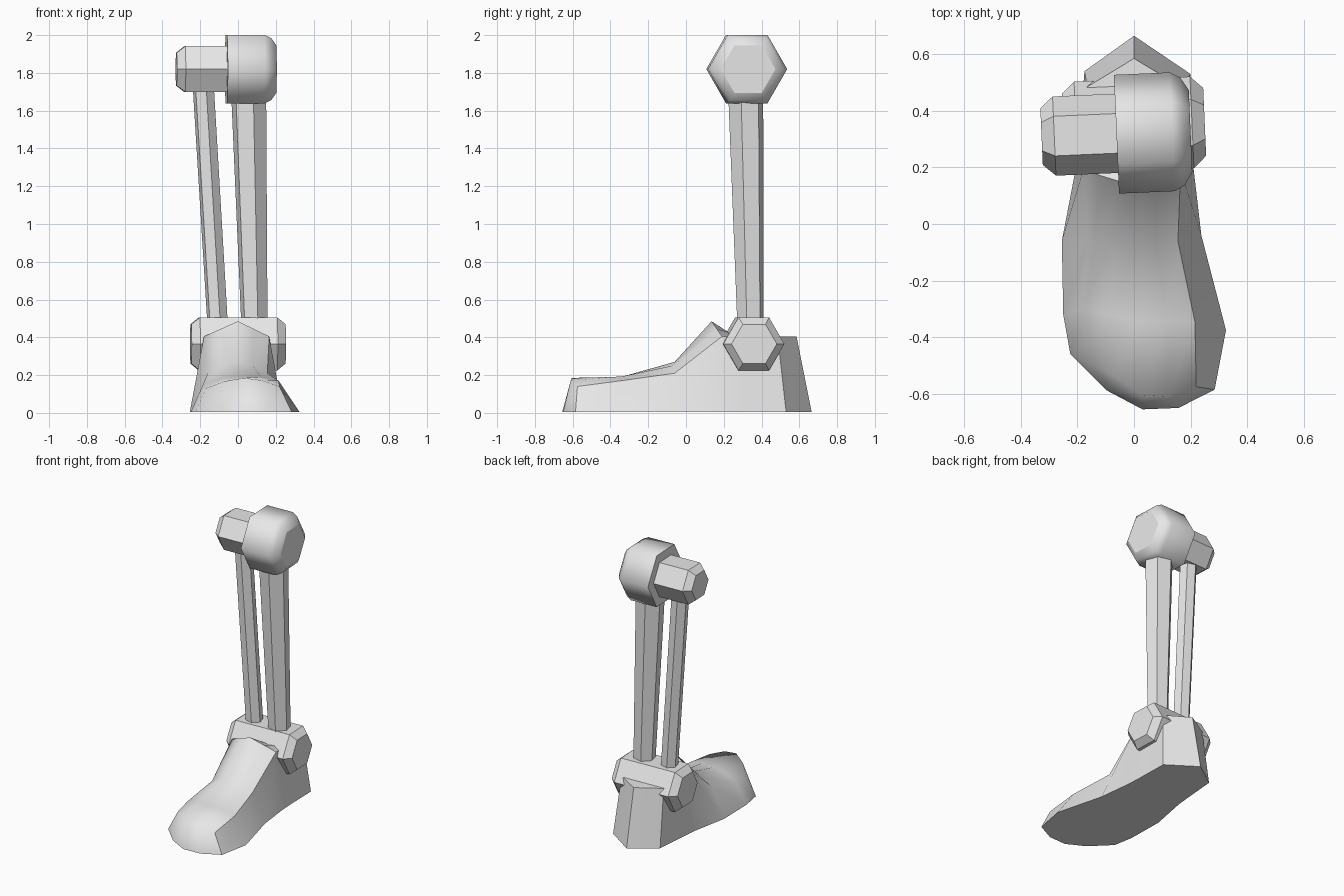
import bpy, bmesh
from math import cos, sin, pi, radians
from mathutils import Vector, Matrix

cube = bpy.data.objects.get("Cube")
if cube:
    bpy.data.objects.remove(cube, do_unlink=True)

grey = bpy.data.materials.new("light_grey")
grey.use_nodes = True
COLOUR = (0.8, 0.8, 0.8, 1)
grey.diffuse_color = COLOUR
for node in grey.node_tree.nodes:
    if node.type == 'BSDF_PRINCIPLED':
        node.inputs["Base Color"].default_value = COLOUR


def finish(name, bm):
    bmesh.ops.recalc_face_normals(bm, faces=bm.faces[:])
    mesh = bpy.data.meshes.new(name)
    bm.to_mesh(mesh)
    bm.free()
    mesh.materials.append(grey)
    obj = bpy.data.objects.new(name, mesh)
    bpy.context.scene.collection.objects.link(obj)
    return obj


def bridge(bm, a, b, closed=True):
    """Quads between two equal rows of vertices."""
    n = len(a)
    return [bm.faces.new((a[i], a[(i + 1) % n], b[(i + 1) % n], b[i]))
            for i in range(n if closed else n - 1)]


def hex_loft(name, rings, u, v, turn=0, smooth=False):
    """Six-sided solid through (centre, radius) rings spanned by u and v."""
    bm = bmesh.new()
    rows = []
    for centre, r in rings:
        angles = [turn + i * pi / 3 for i in range(6)]
        rows.append([bm.verts.new(Vector(centre) + r * (cos(a) * u + sin(a) * v))
                     for a in angles])
    for a, b in zip(rows, rows[1:]):
        for f in bridge(bm, a, b):
            f.smooth = smooth
    for row in (rows[0], rows[-1]):
        cap = bm.faces.new(row)
        for e in cap.edges:
            e.smooth = False
    return finish(name, bm)


X, Y, Z = Vector((1, 0, 0)), Vector((0, 1, 0)), Vector((0, 0, 1))
SWING = Matrix.Rotation(radians(2.5), 3, 'Z')


def barrel(name, middle, profile, smooth=False):
    """Hexagonal barrel lying along the slightly turned joint axis."""
    axis = SWING @ X
    rings = [(Vector(middle) + axis * x, r) for x, r in profile]
    return hex_loft(name, rings, SWING @ Y, Z, 0, smooth)


# Knee joint and ankle joint
barrel("knee_joint_large", (0, .32, 1.82),
       [(-.062, .21), (.135, .21), (.172, .19), (.2, .145)], smooth=True)
barrel("knee_joint_small", (0, .323, 1.82),
       [(-.327, .1), (-.282, .14), (-.05, .14)])
barrel("ankle_joint", (0, .35, .365),
       [(-.25, .12), (-.205, .162), (.205, .162), (.25, .12)])

# Two tapered shin bones
TURN = radians(-15)
hex_loft("shin_large", [((.088, .342, .42), .071), ((.055, .315, 1.75), .097)], X, Y, TURN)
hex_loft("shin_small", [((-.105, .342, .42), .056), ((-.188, .323, 1.8), .058)], X, Y, TURN)

# Foot: left, middle and right points of each row over the instep, toe to heel
UPPER = [
    ((-.17, -.43, .13), (.03, -.605, .185), (.22, -.575, .14)),
    ((-.185, -.3, .15), (.02, -.345, .19), (.215, -.345, .17)),
    ((-.16, -.06, .21), (0, -.06, .27), (.155, -.06, .21)),
    ((-.18, .19, .405), (0, .135, .485), (.165, .19, .405)),
    ((-.175, .3, .405), (0, .22, .405), (.165, .3, .405)),
    ((-.165, .485, .405), (0, .585, .405), (.165, .485, .405)),
]
SOLE = [
    ((-.225, -.46), (.285, -.585)),
    ((-.25, -.32), (.325, -.375)),
    ((-.255, -.06), (.238, -.04)),
    ((-.205, .2), (.21, .2)),
    ((-.195, .3), (.205, .3)),
    ((-.175, .54), (.2, .53)),
]
GROUND = .005


def five(left, mid, right, bulge):
    """Add in-between points, pushed out along bulge."""
    l, m, r = Vector(left), Vector(mid), Vector(right)
    push = Vector(bulge)
    return [l, (l + m) / 2 + push, m, (m + r) / 2 + push, r]


bm = bmesh.new()
add_row = lambda points: [bm.verts.new(p) for p in points]
bulges = [(0, -.02, .01), (0, 0, .012), (0, 0, .012)] + [(0, 0, 0)] * 3
top = [add_row(five(*row, b)) for row, b in zip(UPPER, bulges)]
low = [[bm.verts.new((x, y, GROUND)) for x, y in pair] for pair in SOLE]

ends = []
for i, mid, bulge in ((0, (.03, -.655), -.03), (-1, (0, .665), 0)):
    l, r = low[i]
    pts = five(l.co, (*mid, GROUND), r.co, (0, bulge, 0))
    ends.append([l] + add_row(pts[1:4]) + [r])

for a, b in zip(top, top[1:]):
    bridge(bm, a, b, False)
bridge(bm, ends[0], top[0], False)
bridge(bm, top[-1], ends[1], False)
for i in range(len(low) - 1):
    for side, col in ((0, 0), (1, 4)):
        bm.faces.new((low[i][side], low[i + 1][side], top[i + 1][col], top[i][col]))
outline = (ends[0] + [p[1] for p in low[1:-1]] + ends[1][::-1]
           + [p[0] for p in low[-2:0:-1]])
sole = bm.faces.new(outline)

# Soft toes and left side; crisp right edge, sole rim and heel
right_edge = {row[4] for row in top} | {low[0][1]}
for f in bm.faces:
    f.smooth = f is not sole
bm.normal_update()
for e in bm.edges:
    crease = all(v in right_edge for v in e.verts)
    heel = min(v.co.y for v in e.verts) > .1 and e.calc_face_angle(0) > .5
    e.smooth = not (crease or heel or sole in e.link_faces)
finish("foot", bm)
